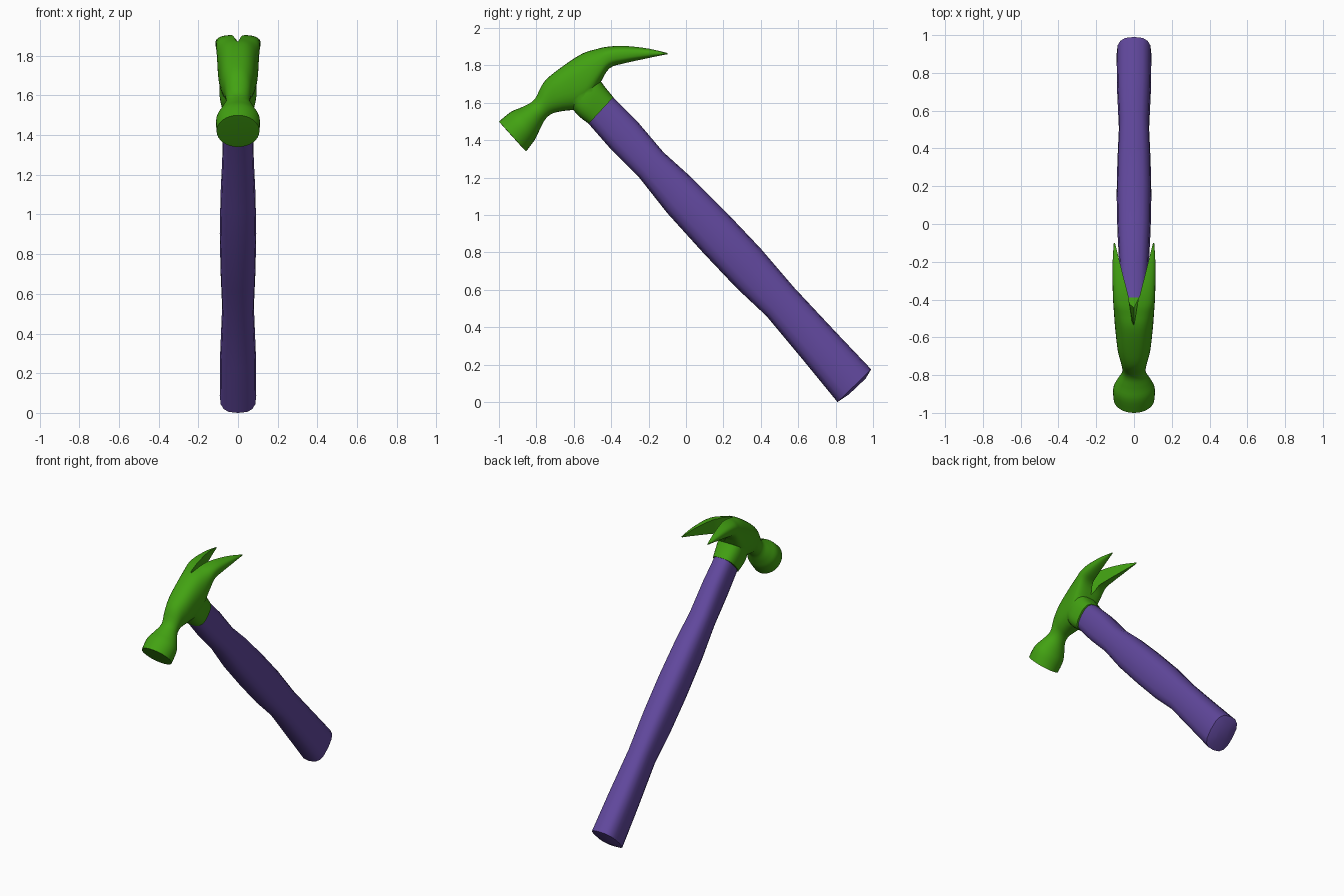
import bpy, bmesh, math
from mathutils import Vector

if "Cube" in bpy.data.objects:
    bpy.data.objects.remove(bpy.data.objects["Cube"])


def material(name, color):
    m = bpy.data.materials.new(name)
    m.diffuse_color = (*color, 1)
    m.use_nodes = True
    m.node_tree.nodes["Principled BSDF"].inputs["Base Color"].default_value = m.diffuse_color
    return m


def smooth_path(rows, steps):
    """Catmull-Rom interpolation between section rows."""
    out = []
    for i in range(len(rows) - 1):
        p0, p1 = rows[max(i - 1, 0)], rows[i]
        p2, p3 = rows[i + 1], rows[min(i + 2, len(rows) - 1)]
        for s in range(steps):
            t = s / steps
            out.append([0.5 * (2 * b + (c - a) * t + (2 * a - 5 * b + 4 * c - d) * t * t
                               + (3 * b - a - 3 * c + d) * t ** 3)
                        for a, b, c, d in zip(p0, p1, p2, p3)])
    return out + [list(rows[-1])]


def loft(name, rows, mat, sides):
    """Skin sections: upper y,z / lower y,z / half width / roundness power."""
    bm = bmesh.new()
    rings = []
    for y1, z1, y2, z2, w, n in rows:
        ring = []
        for k in range(sides):
            a = 2 * math.pi * k / sides
            c, s = math.cos(a), math.sin(a)
            px = math.copysign(abs(c) ** (2 / n), c) * w
            t = math.copysign(abs(s) ** (2 / n), s) / 2
            ring.append(bm.verts.new((px, (y1 + y2) / 2 + (y1 - y2) * t,
                                      (z1 + z2) / 2 + (z1 - z2) * t)))
        rings.append(ring)
    for r, q in zip(rings, rings[1:]):
        for k in range(sides):
            j = (k + 1) % sides
            bm.faces.new((r[k], r[j], q[j], q[k]))
    bm.faces.new(rings[0][::-1])
    bm.faces.new(rings[-1])
    return finish(name, bm, mat)


def finish(name, bm, mat=None):
    bmesh.ops.recalc_face_normals(bm, faces=bm.faces)
    me = bpy.data.meshes.new(name)
    bm.to_mesh(me)
    bm.free()
    ob = bpy.data.objects.new(name, me)
    bpy.context.collection.objects.link(ob)
    if mat:
        me.materials.append(mat)
    return ob


def activate(ob):
    bpy.ops.object.select_all(action='DESELECT')
    ob.select_set(True)
    bpy.context.view_layer.objects.active = ob


def boolean(ob, tool, op):
    m = ob.modifiers.new(op, 'BOOLEAN')
    m.operation, m.object, m.solver = op, tool, 'EXACT'
    activate(ob)
    bpy.ops.object.modifier_apply(modifier=m.name)
    bpy.data.objects.remove(tool)


green = material("green_metal", (0.055, 0.36, 0.006))
purple = material("purple_grip", (0.12, 0.065, 0.34))

# Handle: gently swelling rounded bar with a slightly domed butt
handle = loft("handle", [
    (-0.41, 1.65, -0.54, 1.51, 0.070, 2.8),
    (-0.26, 1.50, -0.40, 1.35, 0.075, 2.8),
    (-0.12, 1.335, -0.25, 1.20, 0.080, 2.8),
    (0.03, 1.20, -0.10, 1.01, 0.088, 2.8),
    (0.22, 1.01, 0.09, 0.80, 0.092, 2.8),
    (0.40, 0.82, 0.27, 0.61, 0.088, 2.8),
    (0.58, 0.61, 0.43, 0.46, 0.080, 2.8),
    (0.80, 0.375, 0.63, 0.22, 0.090, 2.8),
    (0.99, 0.175, 0.81, 0.00, 0.092, 2.8),
    (0.96, 0.125, 0.87, 0.04, 0.045, 2.8)], purple, 16)

# Head: striking face, neck, cheek and claw in one sweep
head = loft("head", [[-0.985, 1.482, -0.873, 1.358, 0.085, 2]] + smooth_path([
    (-1.00, 1.50, -0.855, 1.34, 0.108, 2),
    (-0.935, 1.552, -0.81, 1.40, 0.110, 2),
    (-0.87, 1.58, -0.785, 1.45, 0.088, 2),
    (-0.81, 1.618, -0.757, 1.505, 0.062, 2),
    (-0.76, 1.71, -0.72, 1.54, 0.068, 2.2),
    (-0.68, 1.78, -0.66, 1.556, 0.086, 2.4),
    (-0.56, 1.86, -0.54, 1.58, 0.100, 2.5),
    (-0.48, 1.887, -0.462, 1.70, 0.106, 2.6),
    (-0.42, 1.90, -0.41, 1.783, 0.110, 2.8),
    (-0.33, 1.905, -0.33, 1.81, 0.113, 3),
    (-0.20, 1.893, -0.20, 1.836, 0.113, 3),
    (-0.10, 1.870, -0.10, 1.856, 0.107, 3)], 4), green, 32)

# Socket that receives the handle
socket = loft("socket", smooth_path([
    (-0.388, 1.63, -0.52, 1.488, 0.082, 2.8),
    (-0.455, 1.715, -0.585, 1.540, 0.094, 2.8),
    (-0.500, 1.81, -0.640, 1.62, 0.085, 2.8)], 4), green, 32)
boolean(head, socket, 'UNION')

# V notch splitting the claw, with a crotch that slopes forward at the top
bm = bmesh.new()
levels = []
for z, apex in ((1.73, -0.44), (1.96, -0.60)):
    half = [(0.030, -0.38), (0.076, -0.20), (0.101, -0.10), (0.118, -0.03)]
    pts = [(0, apex)] + half + [(-x, y) for x, y in reversed(half)]
    levels.append([bm.verts.new((x, y, z)) for x, y in pts])
low, top = levels
bm.faces.new(low[::-1])
bm.faces.new(top)
for k in range(len(low)):
    j = (k + 1) % len(low)
    bm.faces.new((low[k], low[j], top[j], top[k]))
boolean(head, finish("notch_cutter", bm), 'DIFFERENCE')

for ob in (handle, head):
    activate(ob)
    bpy.ops.object.shade_smooth_by_angle(angle=math.radians(40))
